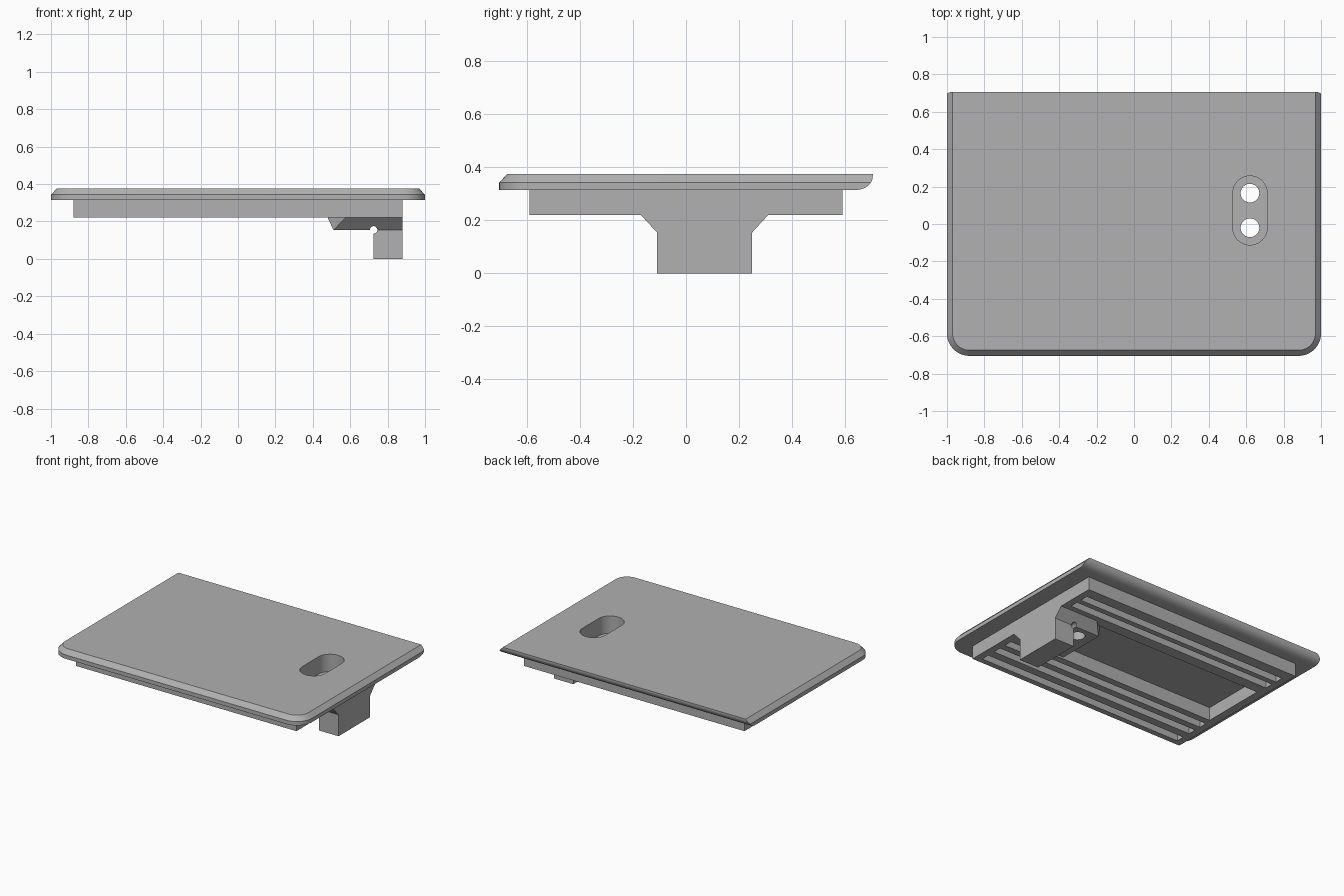
import bpy, bmesh
from math import pi, sin, cos, radians

if "Cube" in bpy.data.objects:
    bpy.data.objects.remove(bpy.data.objects["Cube"])

grey = bpy.data.materials.new("plain_grey")
grey.use_nodes = True
COLOUR = (0.44, 0.44, 0.44, 1)
grey.diffuse_color = COLOUR
grey.node_tree.nodes["Principled BSDF"].inputs["Base Color"].default_value = COLOUR


def finish(bm, name):
    bmesh.ops.recalc_face_normals(bm, faces=bm.faces)
    mesh = bpy.data.meshes.new(name)
    bm.to_mesh(mesh)
    bm.free()
    mesh.materials.append(grey)
    ob = bpy.data.objects.new(name, mesh)
    bpy.context.collection.objects.link(ob)
    return ob


def loft(name, rings):
    """Closed solid through matching rings of 3D points."""
    bm = bmesh.new()
    loops = [[bm.verts.new(p) for p in ring] for ring in rings]
    n = len(loops[0])
    for a, b in zip(loops, loops[1:]):
        for i in range(n):
            j = (i + 1) % n
            bm.faces.new((a[i], a[j], b[j], b[i]))
    bm.faces.new(loops[0])
    bm.faces.new(loops[-1])
    return finish(bm, name)


def box(name, x0, x1, y0, y1, z0, z1):
    outline = [(x0, y0), (x1, y0), (x1, y1), (x0, y1)]
    return loft(name, [[(x, y, z) for x, y in outline] for z in (z0, z1)])


def arc(cx, cy, rx, ry, a0, a1, n=12):
    angles = [radians(a0 + (a1 - a0) * i / n) for i in range(n + 1)]
    return [(cx + rx * cos(a), cy + ry * sin(a)) for a in angles]


def boolean(target, other, operation):
    mod = target.modifiers.new("join", 'BOOLEAN')
    mod.operation = operation
    mod.solver = 'EXACT'
    mod.object = other
    bpy.context.view_layer.objects.active = target
    bpy.ops.object.modifier_apply(modifier=mod.name)
    bpy.data.objects.remove(other)


def cut(target, other):
    boolean(target, other, 'DIFFERENCE')


def add(target, other):
    boolean(target, other, 'UNION')


# Cover plate: rounded front corners, chamfered top on three sides
def plate_ring(z, inset):
    r, x, y = 0.12 - inset, 0.88, -0.585
    outline = arc(-x, y, r, r, 180, 270) + arc(x, y, r, r, 270, 360)
    outline += [(1 - inset, 0.705), (inset - 1, 0.705)]
    return [(px, py, z) for px, py in outline]


cover = loft("cover_plate", [plate_ring(0.315, 0), plate_ring(0.343, 0),
                             plate_ring(0.375, 0.03)])

# Rounded underside of the back edge
back = arc(0.64, 0.367, 0.065, 0.052, -90, 0) + [(0.8, 0.367), (0.8, 0.25), (0.64, 0.25)]
cut(cover, loft("back_edge_cutter", [[(x, y, z) for y, z in back] for x in (-1.1, 1.1)]))

# Underside base with long grooves and a wide pocket
add(cover, box("base", -0.88, 0.88, -0.59, 0.59, 0.22, 0.33))
for y in (0.45, 0.35, -0.32, -0.43, -0.55):
    cut(cover, box("groove", -0.83, 0.83, y, y + 0.06, 0.1, 0.315))
cut(cover, box("pocket", -0.82, 0.58, -0.21, 0.27, 0.1, 0.315))

# Flared screw housing
MID = 0.07
wide = [(0.88, -0.24), (0.575, -0.24), (0.48, -0.15), (0.48, 0.15), (0.575, 0.24), (0.88, 0.24)]
narrow = [(0.88, -0.18), (0.512, -0.18), (0.51, -0.178), (0.51, 0.178), (0.512, 0.18), (0.88, 0.18)]
add(cover, loft("screw_housing", [[(x, y + MID, z) for x, y in outline] for outline, z in
                                  ((narrow, 0.155), (wide, 0.22), (wide, 0.33))]))

# Hook leg with a round relief in its inner corner
add(cover, box("hook_leg", 0.725, 0.88, MID - 0.18, MID + 0.18, 0, 0.2))
relief = arc(0.725, 0.155, 0.02, 0.02, 0, 345, 23)
cut(cover, loft("relief", [[(x, y, z) for x, z in relief] for y in (-0.3, 0.4)]))

# Oblong screw recess with two through holes
slot = arc(0.62, 0.165, 0.092, 0.092, 0, 180, 20) + arc(0.62, -0.02, 0.092, 0.092, 180, 360, 20)
cut(cover, loft("recess", [[(x, y, z) for x, y in slot] for z in (0.25, 0.5)]))
for y in (0.165, -0.02):
    hole = arc(0.62, y, 0.05, 0.05, 0, 348.75, 31)
    cut(cover, loft("screw_hole", [[(x, v, z) for x, v in hole] for z in (0.1, 0.4)]))

# Smooth the curved edges, keep the corners sharp
bpy.ops.object.select_all(action='DESELECT')
cover.select_set(True)
bpy.context.view_layer.objects.active = cover
bpy.ops.object.shade_smooth_by_angle(angle=radians(30))
